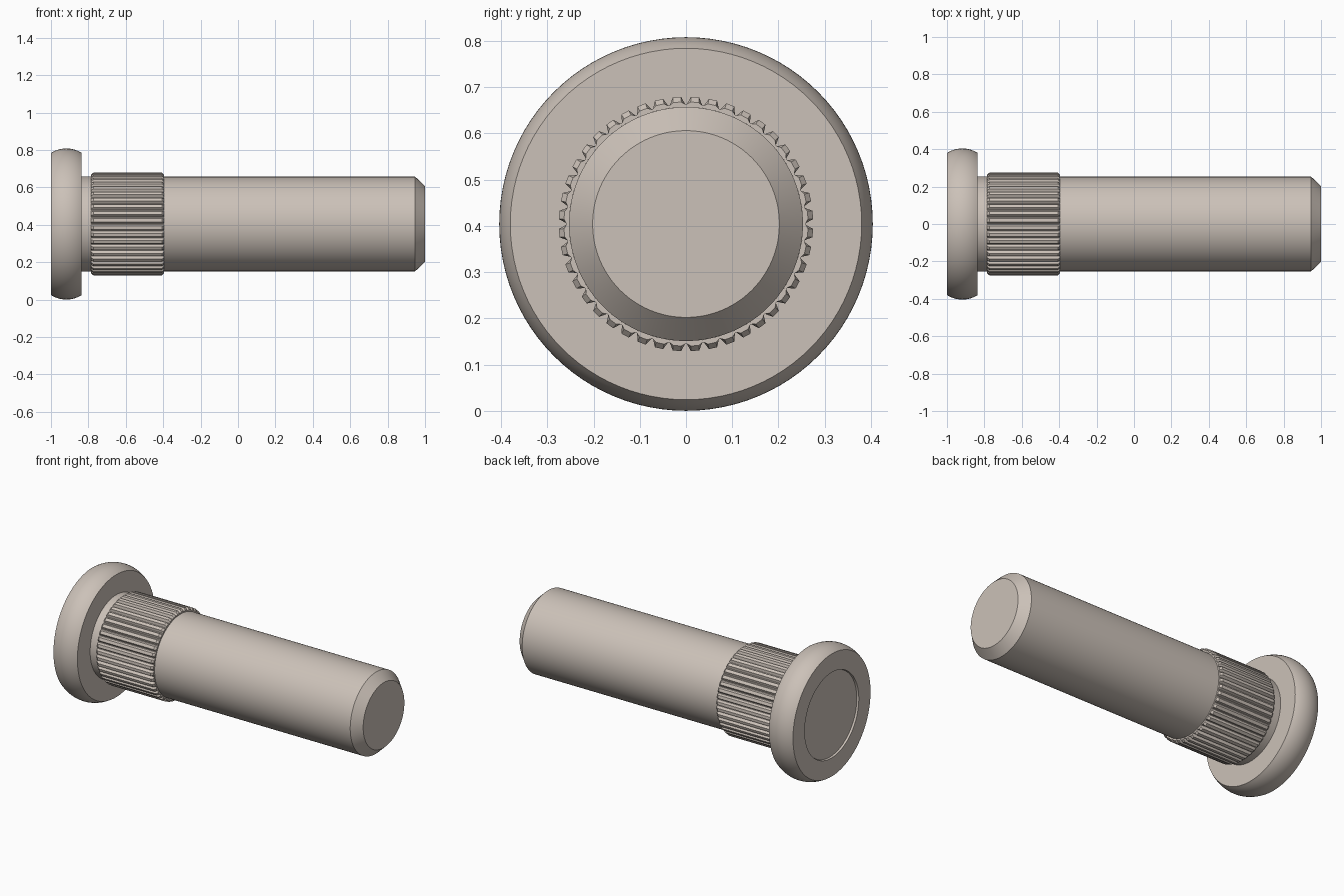
import bpy, math

if "Cube" in bpy.data.objects:
    bpy.data.objects.remove(bpy.data.objects["Cube"])

R_HEAD = 0.404      # head radius, also the height of the axis
SEG = 96
TEETH = 44

steel = bpy.data.materials.new("warm_grey_steel")
steel.diffuse_color = (0.60, 0.535, 0.48, 1)
steel.use_nodes = True
steel.node_tree.nodes["Principled BSDF"].inputs["Base Color"].default_value = steel.diffuse_color


def loft(name, rings):
    """Skin rings of (x, [(angle, radius), ...]) along the x axis; radius 0 closes to a point."""
    verts, faces, rows = [], [], []
    for x, ring in rings:
        pts = ring[:1] if ring[0][1] == 0 else ring
        rows.append(range(len(verts), len(verts) + len(pts)))
        verts += [(x, r * math.sin(a), R_HEAD + r * math.cos(a)) for a, r in pts]
    for lo, hi in zip(rows, rows[1:]):
        n = max(len(lo), len(hi))
        for i in range(n):
            j = (i + 1) % n
            quad = [lo[i % len(lo)], lo[j % len(lo)], hi[j % len(hi)], hi[i % len(hi)]]
            faces.append(list(dict.fromkeys(quad))[::-1])
    mesh = bpy.data.meshes.new(name)
    mesh.from_pydata(verts, [], faces)
    mesh.materials.append(steel)
    mesh.update()
    obj = bpy.data.objects.new(name, mesh)
    bpy.context.collection.objects.link(obj)
    bpy.ops.object.select_all(action='DESELECT')
    obj.select_set(True)
    bpy.context.view_layer.objects.active = obj
    bpy.ops.object.mode_set(mode='EDIT')
    bpy.ops.mesh.select_all(action='SELECT')
    bpy.ops.mesh.normals_make_consistent(inside=False)
    bpy.ops.object.mode_set(mode='OBJECT')
    bpy.ops.object.shade_smooth_by_angle(angle=math.radians(25))
    return obj


def lathe(name, profile):
    angles = [2 * math.pi * i / SEG for i in range(SEG)]
    return loft(name, [(x, [(a, r) for a in angles]) for x, r in profile])


# Head: shallow recess in the outer face, bulging rim, flat inner face
x0, x1, r_edge = -1.0, -0.836, 0.38
half, sag = (x1 - x0) / 2, R_HEAD - r_edge
bulge = (half ** 2 + sag ** 2) / (2 * sag)
sweep = math.asin(half / bulge)
rim = []
for i in range(13):
    t = -sweep + 2 * sweep * i / 12
    rim.append(((x0 + x1) / 2 + bulge * math.sin(t), R_HEAD - bulge + bulge * math.cos(t)))
lathe("head", [(-0.988, 0), (-0.988, 0.262), (x0, 0.265)] + rim + [(x1, 0.255)])

# Neck between the head and the knurl
lathe("neck", [(x1, 0.255), (-0.785, 0.255)])

# Knurled collar with chamfered tooth ends
tooth = [(-0.45, 0.259), (-0.23, 0.275), (0.23, 0.275), (0.45, 0.259)]
pitch = 2 * math.pi / TEETH


def knurl_ring(limit):
    return [((k + 0.5 + u) * pitch, min(r, limit)) for k in range(TEETH) for u, r in tooth]


loft("knurled_collar", [(-0.785, knurl_ring(0.254)), (-0.785, knurl_ring(0.264)),
                        (-0.773, knurl_ring(1)), (-0.407, knurl_ring(1)),
                        (-0.395, knurl_ring(0.264)), (-0.395, knurl_ring(0.253))])

# Plain shank with a chamfered tip
lathe("shank", [(-0.395, 0.253), (0.947, 0.253), (1.0, 0.202), (1.0, 0)])
